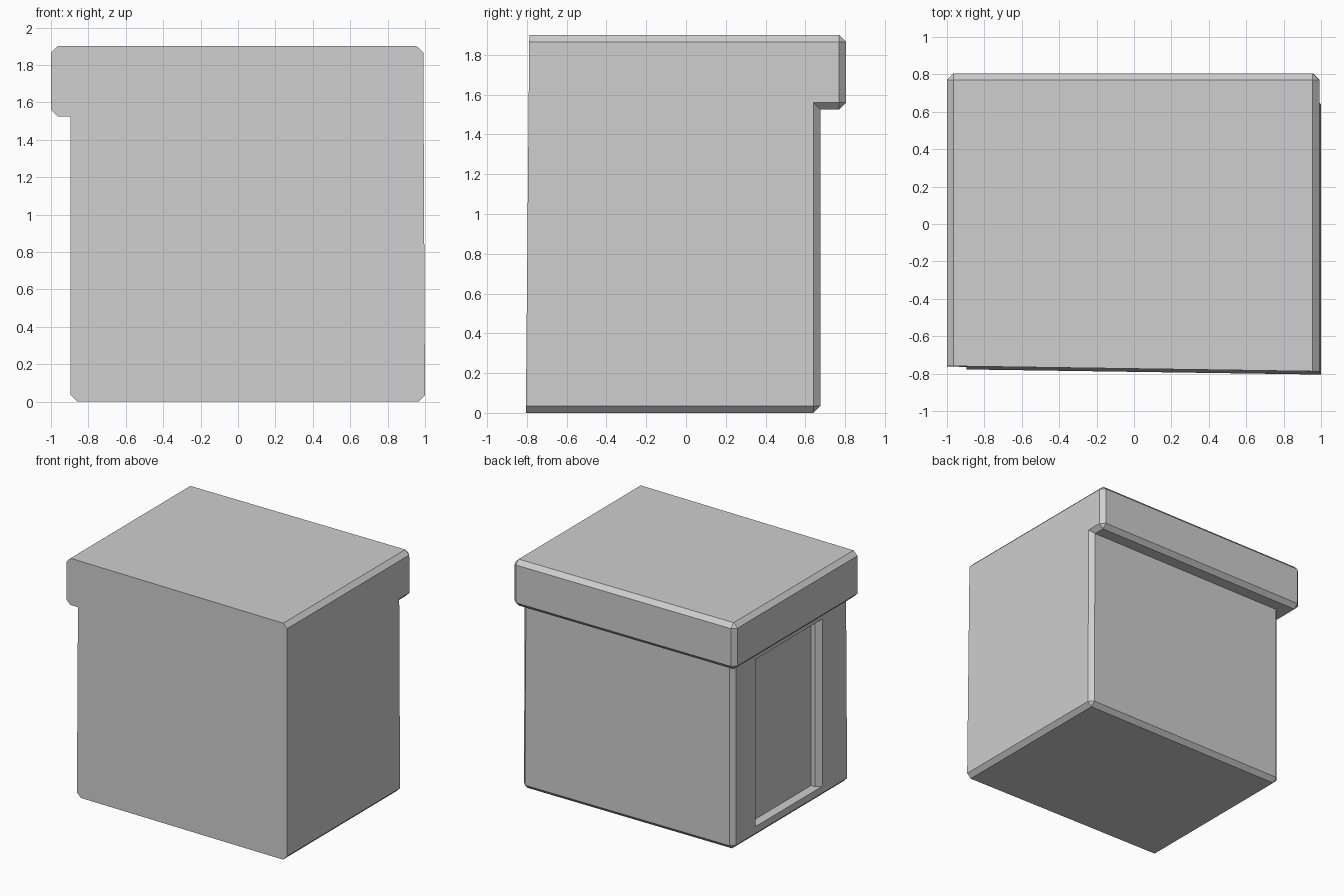
import bpy
import bmesh

cube = bpy.data.objects.get("Cube")
if cube:
    bpy.data.objects.remove(cube, do_unlink=True)

CHAMFER = 0.035
FRONT = -0.8

grey = bpy.data.materials.new("light_grey")
grey.use_nodes = True
grey.diffuse_color = (0.62, 0.62, 0.62, 1)
grey.node_tree.nodes["Principled BSDF"].inputs["Base Color"].default_value = grey.diffuse_color


def add_object(name, bm):
    bmesh.ops.recalc_face_normals(bm, faces=bm.faces[:])
    mesh = bpy.data.meshes.new(name)
    bm.to_mesh(mesh)
    bm.free()
    mesh.materials.append(grey)
    obj = bpy.data.objects.new(name, mesh)
    bpy.context.collection.objects.link(obj)
    return obj


def chamfered_block(name, low, high, sharp_top):
    """Box with chamfered edges, a sharp leaning front and a slightly tapered +x side."""
    bm = bmesh.new()
    bmesh.ops.create_cube(bm, size=1)
    for v in bm.verts:
        v.co = [high[i] if v.co[i] > 0 else low[i] for i in range(3)]

    def is_sharp(edge):
        at_front = all(v.co.y == low[1] for v in edge.verts)
        at_top = all(v.co.z == high[2] for v in edge.verts)
        return at_front or (sharp_top and at_top)

    low = tuple(min(v.co[i] for v in bm.verts) for i in range(3))
    high = tuple(max(v.co[i] for v in bm.verts) for i in range(3))
    edges = [e for e in bm.edges if not is_sharp(e)]
    bmesh.ops.bevel(bm, geom=edges, offset=CHAMFER, segments=1,
                    affect='EDGES', clamp_overlap=True)
    for v in bm.verts:
        x, y, z = v.co
        if x > 0.9:
            v.co.x -= 0.005 * z
        if y < FRONT + 0.001:
            v.co.y = -0.805 + 0.009 * z - 0.0145 * (x - 1)
    return add_object(name, bm)


# Main body and the overhanging lid
body = chamfered_block("body", (-0.895, FRONT, 0), (1, 0.675, 1.56), True)
chamfered_block("lid", (-1, FRONT, 1.525), (1, 0.805, 1.9), False)

# Recessed side panel: flared outline in plan, cut upward through the side
outline = [(-0.925, -0.49), (-0.855, -0.425), (-0.82, -0.425),
           (-0.82, 0.35), (-0.855, 0.35), (-0.925, 0.42)]
bm = bmesh.new()
face = bm.faces.new([bm.verts.new((x, y, 0.09)) for x, y in outline])
extruded = bmesh.ops.extrude_face_region(bm, geom=[face])["geom"]
top = [g for g in extruded if isinstance(g, bmesh.types.BMVert)]
bmesh.ops.translate(bm, verts=top, vec=(0, 0, 1.35))
cutter = add_object("panel_cutter", bm)
cutter.hide_render = True
cutter.hide_viewport = True
cutter.display_type = 'WIRE'

cut = body.modifiers.new("side_panel_recess", 'BOOLEAN')
cut.operation = 'DIFFERENCE'
cut.solver = 'EXACT'
cut.object = cutter
